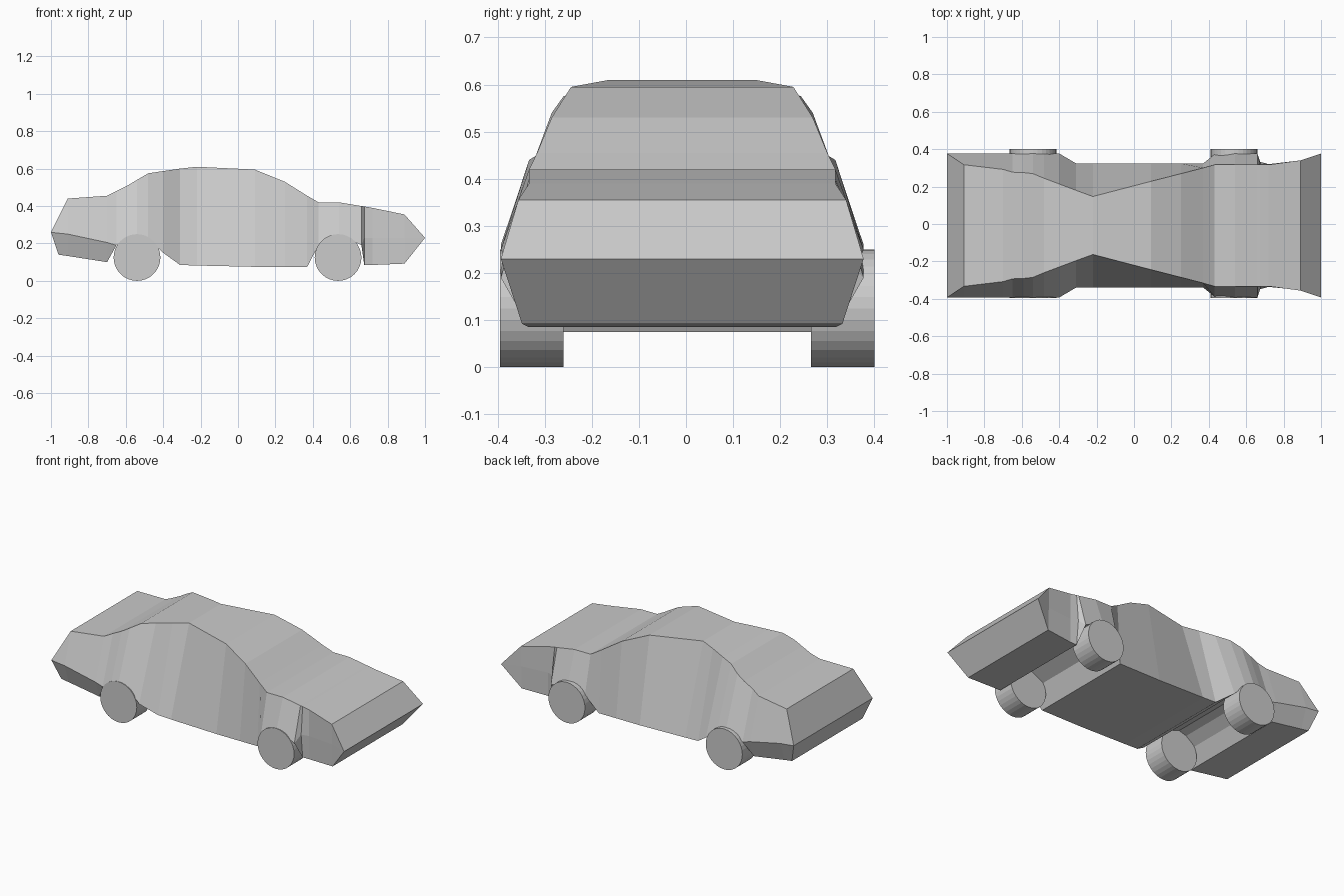
import bpy, bmesh
from math import pi
from mathutils import Matrix

BODY_Y = -0.008

# Body stations along x: top z, top half-width, waist z, waist half-width, sill z, sill half-width
STATIONS = [
    (-1.00, .26, .385, .26, .385, .26, .385),
    (-0.96, .34, .358, .255, .385, .14, .345),
    (-0.91, .44, .325, .25, .385, .133, .345),
    (-0.70, .455, .30, .205, .385, .10, .345),
    (-0.65, .48, .285, .19, .385, .19, .385),
    (-0.59, .51, .283, .235, .385, .235, .385),
    (-0.54, .54, .277, .25, .385, .25, .385),
    (-0.48, .575, .252, .23, .385, .23, .385),
    (-0.40, .587, .222, .15, .385, .15, .385),
    (-0.31, .60, .188, .085, .332, .085, .332),
    (-0.22, .61, .155, .082, .332, .082, .332),
    (0.09, .595, .236, .075, .332, .075, .332),
    (0.25, .53, .277, .075, .332, .075, .332),
    (0.37, .455, .308, .075, .332, .075, .332),
    (0.43, .42, .325, .19, .38, .19, .38),
    (0.54, .42, .325, .25, .385, .25, .385),
    (0.66, .40, .325, .19, .385, .19, .385),
    (0.675, .398, .325, .23, .34, .085, .325),
    (0.72, .39, .325, .23, .328, .085, .325),
    (0.89, .355, .348, .23, .345, .092, .34),
    (1.00, .23, .385, .23, .385, .23, .385),
]


def make_object(name, bm):
    bmesh.ops.recalc_face_normals(bm, faces=bm.faces)
    mesh = bpy.data.meshes.new(name)
    bm.to_mesh(mesh)
    bm.free()
    obj = bpy.data.objects.new(name, mesh)
    bpy.context.collection.objects.link(obj)
    return obj


# Car body: loft through the stations
bm = bmesh.new()
rings = []
for x, zt, yt, zw, yw, zs, ys in STATIONS:
    half = [(yt, zt), (yw, zw), (ys, zs)]
    section = [(-y, z) for y, z in half] + [(y, z) for y, z in reversed(half)]
    rings.append([bm.verts.new((x, y + BODY_Y, z)) for y, z in section])
for a, b in zip(rings, rings[1:]):
    for i in range(6):
        j = (i + 1) % 6
        bm.faces.new((a[i], a[j], b[j], b[i]))
bmesh.ops.remove_doubles(bm, verts=bm.verts, dist=0.0005)
make_object("car_body", bm)


# Wheels: plain flat-shaded cylinders
def wheel(name, x, y):
    bm = bmesh.new()
    bmesh.ops.create_cone(bm, cap_ends=True, segments=32, radius1=.125,
                          radius2=.125, depth=.135,
                          matrix=Matrix.Translation((x, y, .125)) @ Matrix.Rotation(pi / 2, 4, 'X'))
    make_object(name, bm)


for end, x in (("rear", -.54), ("front", .535)):
    for side, y in (("right", -.3275), ("left", .3325)):
        wheel(f"{end}_{side}_wheel", x, y)
